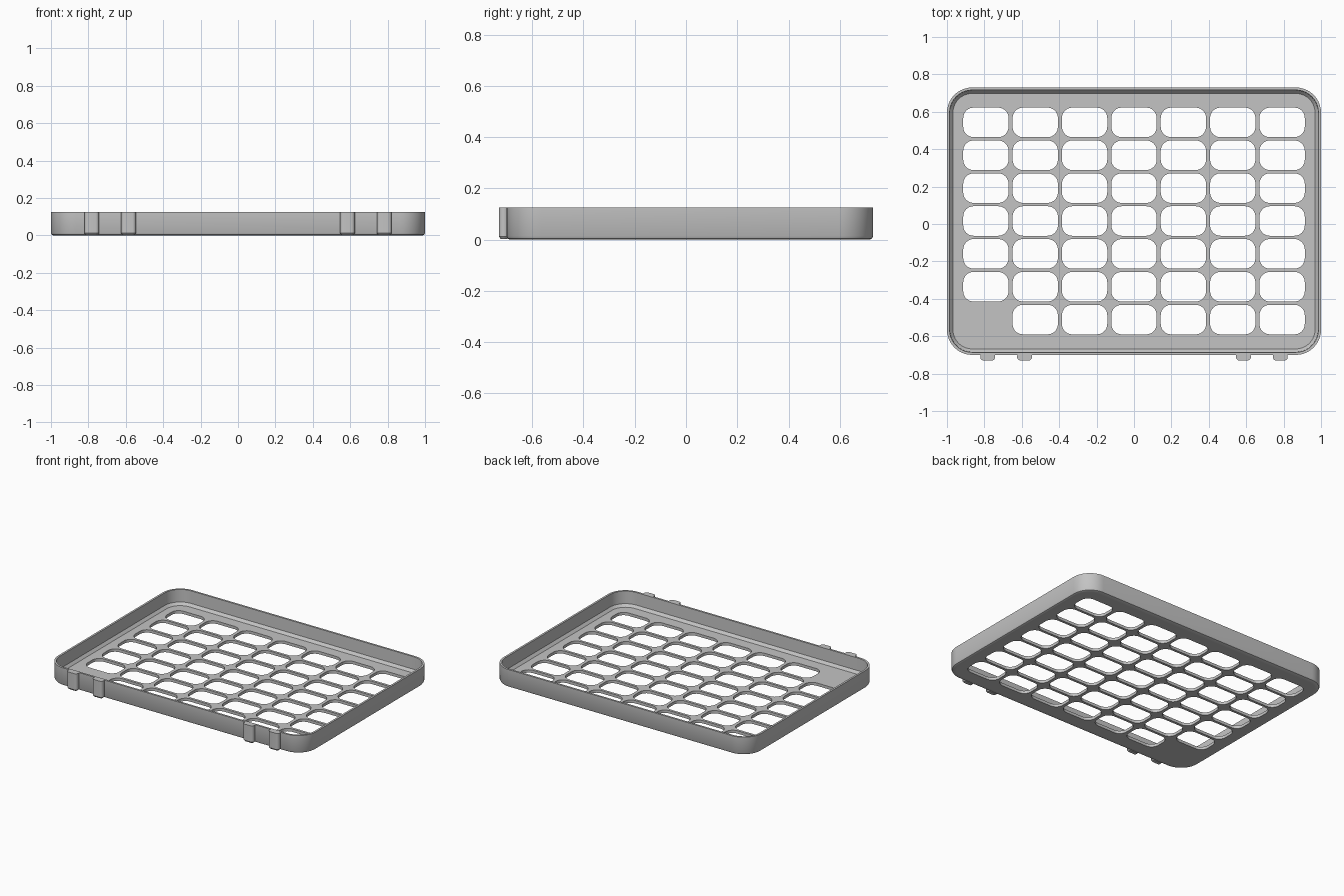
import bpy, bmesh, math

if "Cube" in bpy.data.objects:
    bpy.data.objects.remove(bpy.data.objects["Cube"], do_unlink=True)

grey = bpy.data.materials.new("plain_grey")
grey.use_nodes = True
GREY = (0.55, 0.55, 0.55, 1)
grey.diffuse_color = GREY
grey.node_tree.nodes["Principled BSDF"].inputs["Base Color"].default_value = GREY

HEIGHT, FLOOR = 0.125, 0.02
LEFT, FRONT, BACK, RADIUS = 1.0, -0.70, 0.73, 0.135
MID_Y, HALF_Y = (FRONT + BACK) / 2, (BACK - FRONT) / 2


def rounded_rect(cx, cy, hx, hy, r, steps=8):
    """Outline points of a rounded rectangle, counter-clockwise."""
    points = []
    for k, (sx, sy) in enumerate([(1, 1), (-1, 1), (-1, -1), (1, -1)]):
        for i in range(steps + 1):
            a = math.pi / 2 * (k + i / steps)
            points.append((cx + sx * (hx - r) + r * math.cos(a),
                           cy + sy * (hy - r) + r * math.sin(a)))
    return points


def tray_outline(inset):
    return rounded_rect(0, MID_Y, LEFT - inset, HALF_Y - inset, RADIUS - inset, 10)


def finish(obj):
    obj.data.materials.clear()
    obj.data.materials.append(grey)
    bpy.ops.object.select_all(action='DESELECT')
    obj.select_set(True)
    bpy.context.view_layer.objects.active = obj
    bpy.ops.object.shade_smooth_by_angle(angle=math.radians(30))


def add_mesh(name, bm):
    bmesh.ops.recalc_face_normals(bm, faces=bm.faces)
    mesh = bpy.data.meshes.new(name)
    bm.to_mesh(mesh)
    bm.free()
    obj = bpy.data.objects.new(name, mesh)
    bpy.context.collection.objects.link(obj)
    finish(obj)
    return obj


def loft(bm, rings):
    """Skin consecutive rings of equal point count."""
    rings = [[bm.verts.new(p) for p in ring] for ring in rings]
    for a, b in zip(rings, rings[1:]):
        for i in range(len(a)):
            j = (i + 1) % len(a)
            bm.faces.new((a[i], a[j], b[j], b[i]))
    return rings


# Rim wall: inset and height around its section, with chamfered foot and inner ledge
section = [(0.032, 0), (0.014, 0), (0.005, 0.004), (0, 0.014), (0, HEIGHT),
           (0.014, HEIGHT), (0.016, 0.038), (0.032, FLOOR)]
bm = bmesh.new()
loft(bm, [[(x, y, z) for x, y in tray_outline(inset)] for inset, z in section])
add_mesh("rim_wall", bm)

# Floor grid: filled outline with rounded openings, one front corner cell left solid
outlines = [tray_outline(0.032)]
for col in range(7):
    for row in range(7):
        if (col, row) != (0, 0):
            outlines.append(rounded_rect(-0.792 + 0.264 * col, -0.511 + 0.1757 * row,
                                         0.121, 0.079, 0.055))
curve = bpy.data.curves.new("floor_grid", 'CURVE')
curve.dimensions = '2D'
curve.fill_mode = 'BOTH'
curve.extrude = FLOOR / 2
for points in outlines:
    spline = curve.splines.new('POLY')
    spline.points.add(len(points) - 1)
    for p, (x, y) in zip(spline.points, points):
        p.co = (x, y, 0, 1)
    spline.use_cyclic_u = True
outline_obj = bpy.data.objects.new("floor_outline", curve)
bpy.context.collection.objects.link(outline_obj)
depsgraph = bpy.context.evaluated_depsgraph_get()
flat = bpy.data.meshes.new_from_object(outline_obj.evaluated_get(depsgraph))
bm = bmesh.new()
bm.from_mesh(flat)
bpy.data.objects.remove(outline_obj, do_unlink=True)
bpy.data.meshes.remove(flat)
bmesh.ops.remove_doubles(bm, verts=bm.verts, dist=0.0002)
bmesh.ops.translate(bm, verts=bm.verts, vec=(0, 0, FLOOR / 2))
add_mesh("floor_grid", bm)

# Small rounded ribs on the front wall, a pair near each end
for side, sign in (("left", 1), ("right", -1)):
    for place, x in (("outer", 0.782), ("inner", 0.585)):
        bm = bmesh.new()
        rings = loft(bm, [[(px, py, z) for px, py in
                           rounded_rect(sign * x, -0.71, 0.04 - inset, 0.02 - inset,
                                        0.019 - inset, 6)]
                          for inset, z in ((0.008, 0.002), (0, 0.012), (0, HEIGHT))])
        # Keep the back of the rib buried inside the wall
        for v in bm.verts:
            if v.co.y > -0.71:
                v.co.y = min(v.co.y, -0.69)
        bm.faces.new(rings[0])
        bm.faces.new(rings[-1])
        add_mesh(f"{side}_{place}_rib", bm)
